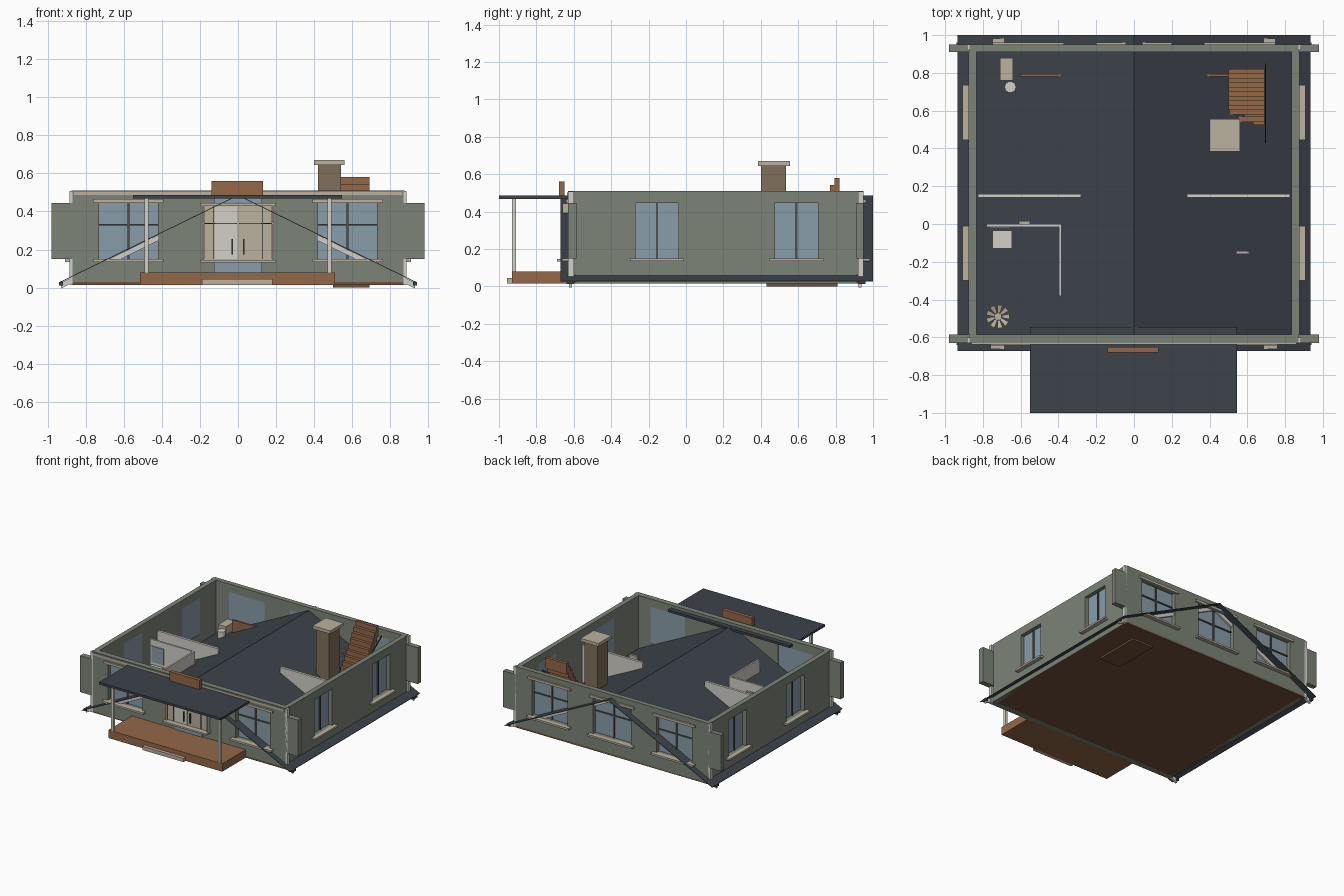
import bpy, math
from mathutils import Vector

if "Cube" in bpy.data.objects:
    bpy.data.objects.remove(bpy.data.objects["Cube"], do_unlink=True)


def material(name, rgb):
    m = bpy.data.materials.new(name)
    m.use_nodes = True
    col = [(c / 255) ** 2.2 for c in rgb] + [1]
    m.diffuse_color = col
    m.node_tree.nodes["Principled BSDF"].inputs["Base Color"].default_value = col
    return m


GREEN = material("sage wall", (124, 131, 119))
SLATE = material("slate roof", (63, 69, 76))
WOOD = material("brown wood", (146, 104, 73))
TAN = material("tan trim", (186, 176, 157))
CREAM = material("cream trim", (210, 207, 199))
GLASS = material("blue glass", (137, 156, 169))
STONE = material("chimney stone", (128, 111, 93))
FRAME = material("dark frame", (82, 82, 78))
FLOOR = material("floor timber", (112, 82, 61))


def mesh_object(name, verts, faces, mat):
    me = bpy.data.meshes.new(name)
    me.from_pydata(verts, [], faces)
    me.materials.append(mat)
    ob = bpy.data.objects.new(name, me)
    bpy.context.collection.objects.link(ob)
    return ob


def prism(name, pts, lo, hi, mat, axis="y"):
    """Extrude a counter-clockwise profile along y (xz points) or x (yz points)."""
    n = len(pts)
    if axis == "y":
        verts = [(a, d, b) for d in (lo, hi) for a, b in pts]
    else:
        verts = [(d, a, b) for d in (hi, lo) for a, b in pts]
    faces = [list(range(n)), list(range(2 * n - 1, n - 1, -1))]
    faces += [[i, n + i, n + (i + 1) % n, (i + 1) % n] for i in range(n)]
    return mesh_object(name, verts, faces, mat)


def box(name, x, y, z, mat):
    x, y, z = sorted(x), sorted(y), sorted(z)
    return prism(name, [(x[0], z[0]), (x[1], z[0]), (x[1], z[1]), (x[0], z[1])], *y, mat)


def cylinder(name, x, y, z, r, mat, sides=16):
    bpy.ops.mesh.primitive_cylinder_add(vertices=sides, radius=r, depth=z[1] - z[0],
                                        location=(x, y, sum(z) / 2))
    ob = bpy.context.object
    ob.name = name
    ob.data.materials.append(mat)
    bpy.ops.object.shade_smooth_by_angle()


BASE, SILL, HEAD, TOP = 0.015, 0.15, 0.445, 0.51


def wall(name, axis, inner, outer, ends, pier_ends, holes):
    """Wall of a base strip, a top strip and piers, with glazing in each hole."""
    sign = 1 if outer > inner else -1

    def part(label, along, depth, z, mat):
        if axis == "x":
            box(name + label, along, depth, z, mat)
        else:
            box(name + label, depth, along, z, mat)

    depth = (inner, outer)
    part("_base", ends, depth, (BASE, SILL), GREEN)
    part("_top", ends, depth, (HEAD, TOP), GREEN)
    edges = [pier_ends[0]] + [e for h in holes for e in h] + [pier_ends[1]]
    for a, b in zip(edges[::2], edges[1::2]):
        part("_pier", (a, b), depth, (SILL, HEAD), GREEN)
    for a, b in holes:
        mid = (a + b) / 2
        near = inner + sign * 0.008
        part("_glass", (a, b), (inner + sign * 0.002, near), (SILL, HEAD), GLASS)
        front = (near, near + sign * 0.008)
        part("_mullion", (mid - 0.006, mid + 0.006), front, (SILL, HEAD), FRAME)
        if axis == "x":
            part("_transom", (a, b), front, (0.325, 0.335), FRAME)
            part("_lintel", (a - 0.03, b + 0.03), (outer, outer + sign * 0.012),
                 (HEAD, HEAD + 0.02), TAN)
        part("_sill", (a - 0.03, b + 0.03), (outer - sign * 0.01, outer + sign * 0.033),
             (0.135, SILL), TAN)


# Floor and outer walls
box("floor", (-0.87, 0.87), (-0.63, 0.95), (BASE, 0.03), FLOOR)
wall("front_wall", "x", -0.585, -0.63, (-0.87, 0.87), (-0.98, 0.98),
     [(-0.73, -0.42), (0.42, 0.73)])
wall("back_wall", "x", 0.91, 0.95, (-0.87, 0.87), (-0.98, 0.98),
     [(-0.72, -0.40), (-0.17, 0.17), (0.40, 0.72)])
for side, s in (("left", 1), ("right", -1)):
    wall(side + "_wall", "y", s * 0.835, s * 0.875, (-0.585, 0.91), (-0.585, 0.91),
         [(-0.27, -0.04), (0.475, 0.705)])
    for y in (-0.615, 0.935):
        box(side + "_corner_board", (s * 0.865, s * 0.885), (y - 0.015, y + 0.015),
            (BASE, TOP - 0.003), CREAM)
box("front_top_band", (-0.86, 0.86), (-0.637, -0.63), (0.485, 0.503), TAN)

# Low gable roof sunk between the walls, with verge boards
RIDGE, EAVE, HALF = 0.487, 0.03, 0.935
for side, s in (("left", 1), ("right", -1)):
    def slope(top, bottom, outer=HALF):
        pts = [(0, RIDGE - bottom), (s * outer, EAVE - bottom),
               (s * outer, EAVE - top), (0, RIDGE - top)]
        return pts if s > 0 else pts[::-1]
    prism(side + "_roof_slope", slope(0, 0.004), -0.672, 1.0, SLATE)
    for y in (-0.618, 0.93):
        prism(side + "_verge_board", slope(0.004, 0.035, 0.93), y - 0.008, y + 0.008, CREAM)
    for y in (-0.62, 0.94):
        box(side + "_eave_end", (s * 0.92, s * 0.94), (y - 0.02, y + 0.02),
            (0.012, 0.03), SLATE)

# Porch
box("porch_deck", (-0.515, 0.51), (-0.93, -0.63), (BASE, 0.08), WOOD)
box("porch_step", (-0.19, 0.18), (-0.957, -0.93), (BASE, 0.045), TAN)
box("porch_roof", (-0.55, 0.545), (-1.0, -0.545), (0.468, 0.486), SLATE)
for s in (-1, 1):
    box("porch_post", (s * 0.47, s * 0.49), (-0.93, -0.91), (0.08, 0.468), CREAM)
box("porch_signboard", (-0.14, 0.13), (-0.68, -0.65), (0.486, 0.56), WOOD)

# Entrance with double doors and side lights
box("entrance_glass", (-0.125, 0.125), (-0.638, -0.63), (0.08, 0.468), GLASS)
box("entrance_back", (-0.185, 0.185), (-0.645, -0.63), (0.14, 0.43), TAN)
for z in (0.133, 0.43):
    box("entrance_rail", (-0.198, 0.198), (-0.69 if z < 0.2 else -0.66, -0.63),
        (z, z + 0.013), TAN)
for s, leaf in ((-1, CREAM), (1, TAN)):
    box("door_leaf", (s * 0.004, s * 0.12), (-0.652, -0.63), (0.15, 0.425), leaf)
    box("door_handle", (s * 0.025, s * 0.033), (-0.662, -0.652), (0.175, 0.255), FRAME)
    box("side_post", (s * 0.178, s * 0.19), (-0.66, -0.63), (0.145, 0.43), TAN)
    for x in (0.126, 0.176):
        box("side_light_bar", (s * x, s * (x + 0.004)), (-0.649, -0.645), (0.15, 0.425), FRAME)
    box("side_light_transom", (s * 0.004, s * 0.18), (-0.654, -0.645), (0.335, 0.34), FRAME)

# Chimney
box("chimney_body", (0.42, 0.54), (0.40, 0.535), (0.03, 0.645), STONE)
box("chimney_cap", (0.40, 0.56), (0.385, 0.555), (0.645, 0.67), TAN)

# Staircase with landing plate and handrail
STEPS = 11
for i in range(STEPS):
    y = 0.555 + i * 0.024
    z = 0.20 + i * 0.038
    box("stair_tread", (0.50, 0.69), (y, min(y + 0.05, 0.82)), (z - 0.05, z), WOOD)
box("winder_tread", (0.54, 0.69), (0.54, 0.57), (0.03, 0.215), WOOD)
box("lower_tread", (0.63, 0.69), (0.525, 0.56), (0.03, 0.19), WOOD)
box("stair_base_plate", (0.50, 0.69), (0.43, 0.81), (0.0, BASE), FLOOR)
prism("stair_handrail", [(0.43, 0.18), (0.85, 0.48), (0.85, 0.495), (0.43, 0.195)],
      0.693, 0.699, FRAME, axis="x")

# Inner partitions
for s in (-1, 1):
    box("cross_partition", (s * 0.28, s * 0.825), (0.14, 0.16), (0.03, 0.395), CREAM)
    box("inner_door", (s * 0.39, s * (0.60 if s < 0 else 0.50)), (0.78, 0.795),
        (0.03, 0.30), WOOD)
box("room_partition", (-0.78, -0.385), (-0.015, 0.0), (0.03, 0.40), CREAM)
box("room_return", (-0.398, -0.385), (-0.38, 0.0), (0.03, 0.40), CREAM)
box("partition_window", (-0.765, -0.655), (-0.021, -0.015), (0.22, 0.35), GLASS)
box("partition_shelf", (-0.61, -0.55), (0.0, 0.016), (0.25, 0.33), TAN)

# Furniture that rises above the roof slope
box("cabinet", (-0.75, -0.645), (-0.13, -0.035), (0.03, 0.21), CREAM)
box("washstand", (-0.71, -0.64), (0.76, 0.88), (0.03, 0.24), TAN)
cylinder("stool", -0.655, 0.725, (0.03, 0.22), 0.03, CREAM)
box("wall_lamp", (0.54, 0.61), (-0.16, -0.142), (0.20, 0.26), TAN)

# Potted plant with a ring of leaves
centre = Vector((-0.72, -0.49, 0.17))
cylinder("plant_stem", *centre.xy, (0.03, 0.18), 0.02, TAN)
for i in range(9):
    a = i * math.tau / 9
    out = Vector((math.cos(a), math.sin(a), 0.3))
    across = Vector((-math.sin(a), math.cos(a), 0)) * 0.014
    tip = centre + out * 0.062
    root = centre + out * 0.02
    mesh_object("plant_leaf", [root - across * 0.5, tip - across, tip + across,
                               root + across * 0.5], [(0, 1, 2, 3)], TAN)
